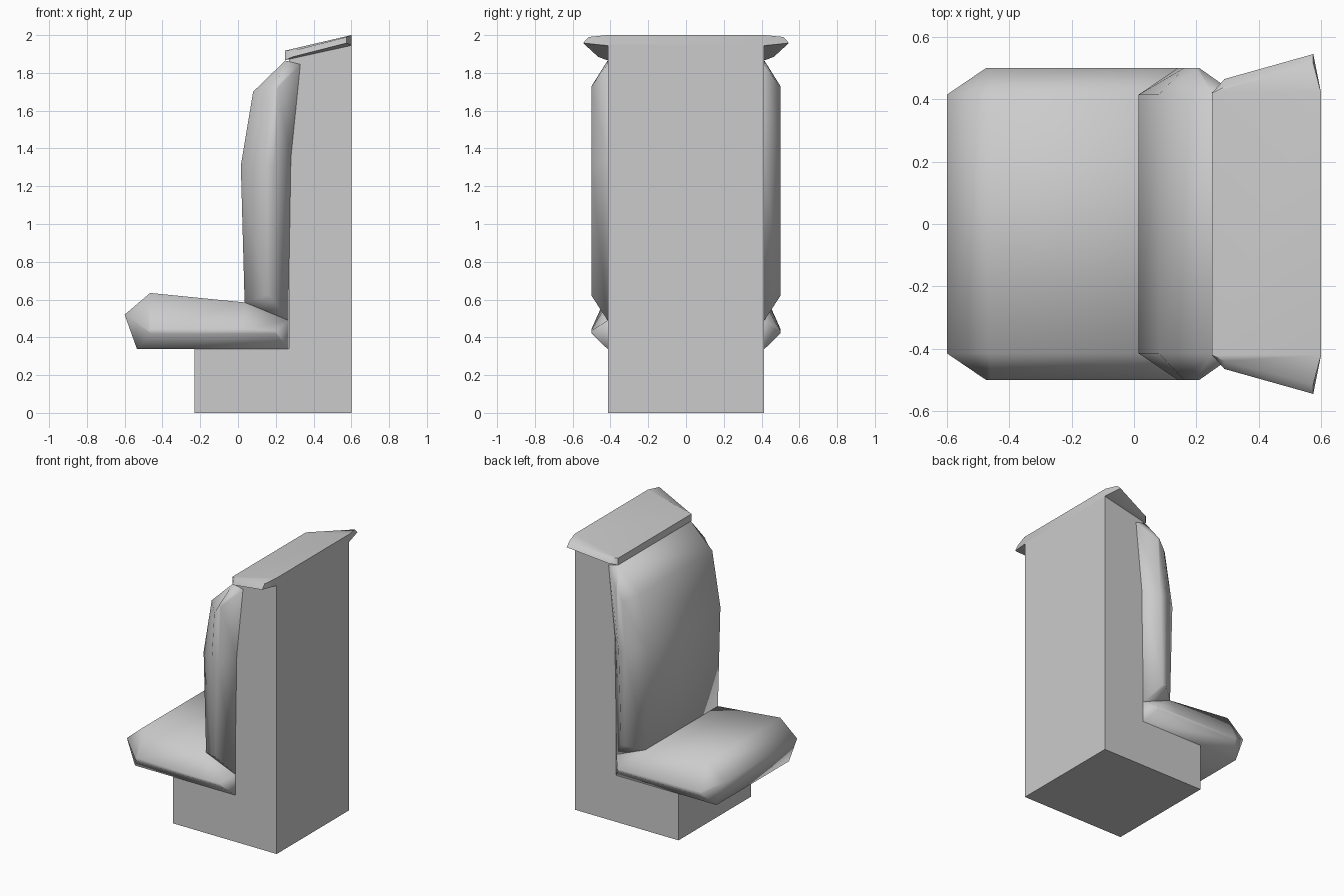
import bpy, bmesh
from math import radians

if "Cube" in bpy.data.objects:
    bpy.data.objects.remove(bpy.data.objects["Cube"], do_unlink=True)

grey = bpy.data.materials.new("plain grey")
grey.use_nodes = True
grey.diffuse_color = (0.6, 0.6, 0.6, 1)
grey.node_tree.nodes["Principled BSDF"].inputs["Base Color"].default_value = (0.6, 0.6, 0.6, 1)


def loft(name, rings, smooth=None):
    """Join matching rings of points with quads and close both ends."""
    bm = bmesh.new()
    loops = [[bm.verts.new(p) for p in ring] for ring in rings]
    for a, b in zip(loops, loops[1:]):
        for i in range(len(a)):
            j = (i + 1) % len(a)
            bm.faces.new((a[i], a[j], b[j], b[i]))
    bm.faces.new(loops[0])
    bm.faces.new(loops[-1])
    bmesh.ops.recalc_face_normals(bm, faces=bm.faces)
    mesh = bpy.data.meshes.new(name)
    bm.to_mesh(mesh)
    bm.free()
    mesh.materials.append(grey)
    ob = bpy.data.objects.new(name, mesh)
    bpy.context.collection.objects.link(ob)
    if smooth:
        bpy.ops.object.select_all(action='DESELECT')
        ob.select_set(True)
        bpy.context.view_layer.objects.active = ob
        bpy.ops.object.shade_smooth_by_angle(angle=radians(smooth))
    return ob


def ring(profile, y):
    return [(x, y, z) for x, z in profile]


def cushion(name, profile, rim, half=0.415, outer=0.5):
    """Straight middle section that narrows to a thin rim on both sides."""
    return loft(name, [ring(rim, -outer), ring(profile, -half),
                       ring(profile, half), ring(rim, outer)], 85)


# L-shaped body behind and under the cushions
body = [(-0.23, 0), (0.6, 0), (0.6, 1.95), (0.27, 1.875), (0.27, 0.34), (-0.23, 0.34)]
loft("body", [ring(body, -0.414), ring(body, 0.414)])

# Seat
cushion("seat_cushion",
        [(-0.6, 0.52), (-0.465, 0.635), (0.035, 0.585), (0.268, 0.49), (0.268, 0.338), (-0.535, 0.338)],
        [(-0.475, 0.435), (-0.46, 0.445), (0.03, 0.44), (0.2, 0.435), (0.2, 0.42), (-0.46, 0.42)])

# Backrest
cushion("backrest_cushion",
        [(0.035, 0.585), (0.015, 1.31), (0.08, 1.7), (0.25, 1.865), (0.33, 1.845), (0.28, 1.35), (0.266, 0.49)],
        [(0.14, 0.62), (0.14, 1.31), (0.16, 1.66), (0.2, 1.73), (0.21, 1.72), (0.19, 1.3), (0.17, 0.62)])


# Sloping lid with flared ends
def lid_end(s):
    return [(0.29, s * 0.44, 1.917), (0.575, s * 0.515, 1.99),
            (0.575, s * 0.545, 1.958), (0.29, s * 0.465, 1.885)]


middle = [(0.25, 1.918), (0.6, 2.0), (0.6, 1.945), (0.25, 1.868)]
loft("top_lid", [lid_end(-1), ring(middle, -0.42), ring(middle, 0.42), lid_end(1)], 50)
